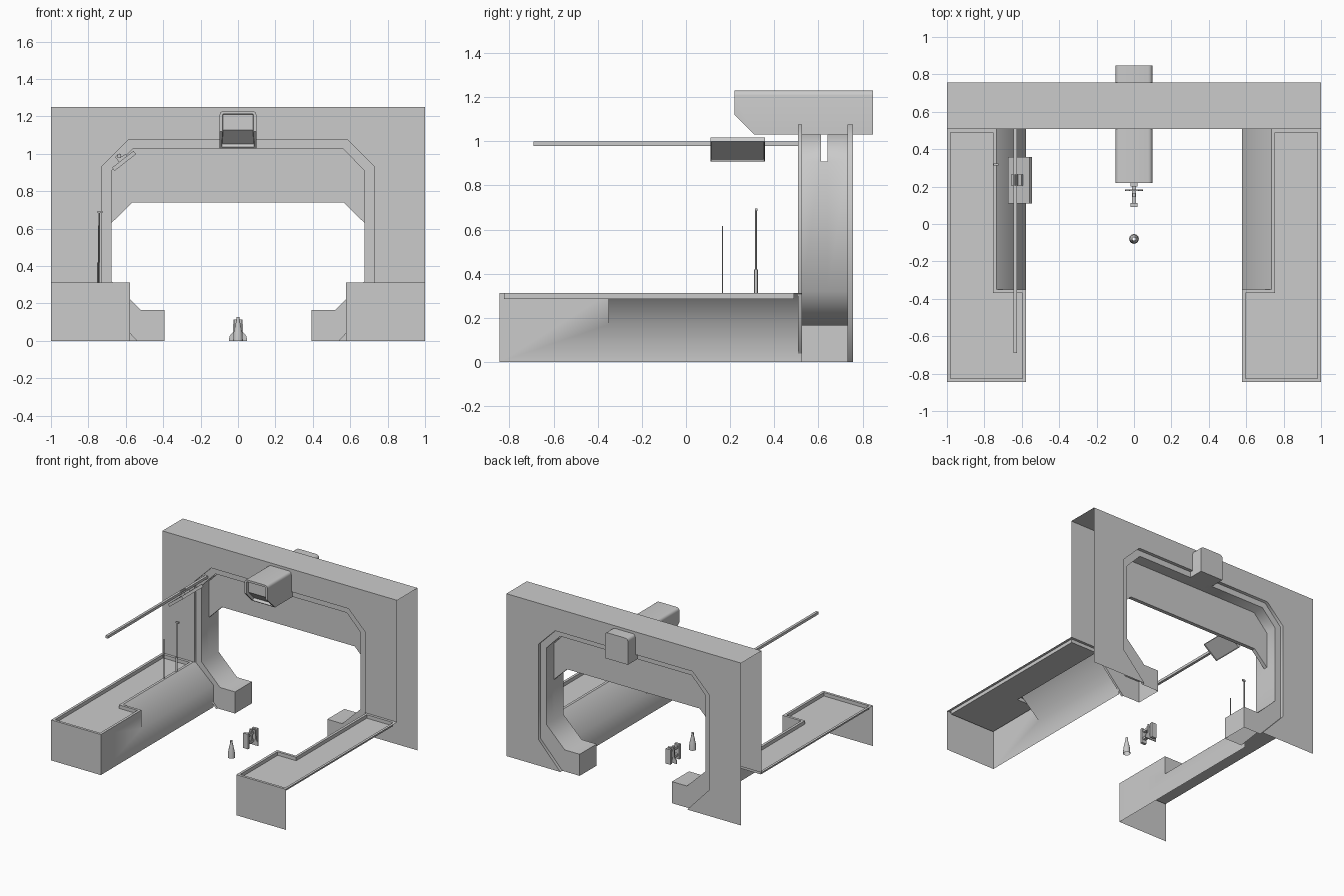
import bpy, bmesh, math
from mathutils import Matrix, Vector

if "Cube" in bpy.data.objects:
    bpy.data.objects.remove(bpy.data.objects["Cube"])

Y0, Y1, Y2, Y3 = 0.508, 0.525, 0.732, 0.757   # wall front, step front, step back, wall back


def make(name, bm, smooth=None, mirror=False, recalc=True):
    bmesh.ops.remove_doubles(bm, verts=bm.verts, dist=1e-5)
    if recalc:
        bmesh.ops.recalc_face_normals(bm, faces=bm.faces)
    me = bpy.data.meshes.new(name)
    bm.to_mesh(me)
    bm.free()
    ob = bpy.data.objects.new(name, me)
    bpy.context.collection.objects.link(ob)
    if mirror:
        ob.modifiers.new("mirror", 'MIRROR')
    if smooth:
        bpy.context.view_layer.objects.active = ob
        ob.select_set(True)
        bpy.ops.object.shade_smooth_by_angle(angle=math.radians(smooth))
        ob.select_set(False)
    return ob


def face(bm, pts):
    return bm.faces.new([bm.verts.new(p) for p in pts])


def xz(pts, y):
    return [(x, y, z) for x, z in pts]


def both(half):
    """Right half of an arch outline -> whole arch, right to left."""
    return half + [(-x, z) for x, z in reversed(half)]


def box(bm, x, y, z, mat=Matrix()):
    c = Vector(((x[0] + x[1]) / 2, (y[0] + y[1]) / 2, (z[0] + z[1]) / 2))
    s = Matrix.Diagonal((x[1] - x[0], y[1] - y[0], z[1] - z[0], 1))
    bmesh.ops.create_cube(bm, size=1, matrix=mat @ Matrix.Translation(c) @ s)


def lathe(bm, profile, x, y, n=16):
    for (r0, z0), (r1, z1) in zip(profile, profile[1:]):
        bmesh.ops.create_cone(bm, segments=n, radius1=r0, radius2=r1, depth=z1 - z0,
                              matrix=Matrix.Translation((x, y, (z0 + z1) / 2)))


# Arch outlines
outer = both([(0.54, 0), (0.727, 0.2), (0.727, 0.933), (0.585, 1.075)])
inner = both([(0.393, 0), (0.393, 0.166), (0.52, 0.166), (0.677, 0.32),
              (0.677, 0.908), (0.56, 1.03)])

# Gantry wall: front, back and top sheets, open at the sides
bm = bmesh.new()
front_edge = both([(0.727, 0.312), (0.727, 0.933), (0.585, 1.075)])
face(bm, xz(front_edge + [(-1, 0.312), (-1, 1.25), (1, 1.25), (1, 0.312)], Y0))
face(bm, xz(outer + [(-1, 0), (-1, 1.25), (1, 1.25), (1, 0)], Y3))
face(bm, [(-1, Y0, 1.25), (1, Y0, 1.25), (1, Y3, 1.25), (-1, Y3, 1.25)])
make("gantry_wall", bm)

# Stepped frame and passage lining, with a slot for the curtain
bm = bmesh.new()
for y in (Y1, Y2):
    face(bm, xz(outer + inner[::-1], y))
for a, b in ((Y0, Y1), (Y2, Y3)):
    for p, q in zip(outer, outer[1:]):
        face(bm, [(p[0], a, p[1]), (q[0], a, q[1]), (q[0], b, q[1]), (p[0], b, p[1])])
for a, b in ((Y1, 0.612), (0.612, 0.641), (0.641, Y2)):
    for p, q in zip(inner, inner[1:]):
        if a == 0.612 and min(p[1], q[1]) > 0.9:
            continue
        face(bm, [(p[0], a, p[1]), (q[0], a, q[1]), (q[0], b, q[1]), (p[0], b, p[1])])
make("passage_lining", bm, 50)

# Hanging curtain panel
bm = bmesh.new()
low = both([(0.677, 0.63), (0.565, 0.74)])
top = both([(0.677, 0.908), (0.56, 1.03)])
for y in (0.612, 0.641):
    face(bm, xz(low + top[::-1], y))
for p, q in zip(low, low[1:]):
    face(bm, [(p[0], 0.612, p[1]), (q[0], 0.612, q[1]),
              (q[0], 0.641, q[1]), (p[0], 0.641, p[1])])
make("curtain_panel", bm)

# Side counters: recessed tray on top, scooped inner edge, open outside
bm = bmesh.new()
H, F, X, S = 0.312, 0.285, 0.577, 0.17
rim = [(1, -0.845), (X, -0.845), (X, -0.35), (0.735, -0.35), (0.735, Y0), (1, Y0)]
tray = [(0.98, -0.825), (0.597, -0.825), (0.597, -0.37), (0.755, -0.37),
        (0.755, 0.488), (0.98, 0.488)]
for i in range(6):
    j = (i + 1) % 6
    face(bm, [(*rim[i], H), (*rim[j], H), (*tray[j], H), (*tray[i], H)])
    face(bm, [(*tray[i], H), (*tray[j], H), (*tray[j], F), (*tray[i], F)])
face(bm, [(*p, F) for p in tray])
face(bm, [(X, -0.845, 0), (1, -0.845, 0), (1, -0.845, H), (X, -0.845, H)])
face(bm, [(X, -0.845, 0), (X, -0.845, H), (X, -0.35, H), (X, -0.35, S),
          (X, Y1, S), (X, Y1, 0)])
face(bm, [(X, -0.35, S), (X, -0.35, H), (0.735, -0.35, H)])
face(bm, [(X, -0.35, S), (0.735, -0.35, H), (0.735, Y1, H), (X, Y1, S)])
make("side_counters", bm, 55, mirror=True)

# Overhead housing with rounded top and recessed window
bm = bmesh.new()
prof = [(0.22, 1.12), (0.22, 1.23), (0.847, 1.23), (0.847, 1.03), (0.31, 1.03)]
f = face(bm, [(-0.098, y, z) for y, z in prof])
r = bmesh.ops.extrude_face_region(bm, geom=[f])
bmesh.ops.translate(bm, vec=(0.196, 0, 0),
                    verts=[v for v in r["geom"] if isinstance(v, bmesh.types.BMVert)])
bmesh.ops.recalc_face_normals(bm, faces=bm.faces)
edges = [e for e in bm.edges if all(v.co.z > 1.22 for v in e.verts)
         and abs(e.verts[0].co.y - e.verts[1].co.y) > 0.5]
bmesh.ops.bevel(bm, geom=edges, offset=0.022, segments=4, profile=0.5, affect='EDGES')
bm.normal_update()
window = [f for f in bm.faces if f.normal.y < -0.5]
bmesh.ops.inset_region(bm, faces=window, thickness=0.016, depth=0)
bm.normal_update()
bmesh.ops.inset_region(bm, faces=window, thickness=0.003, depth=-0.02)
make("overhead_housing", bm, 35)

# Lamp rail
tilt = Matrix.Translation((-0.61, 0, 0.963)) @ Matrix.Rotation(math.radians(-38), 4, 'Y')
bm = bmesh.new()
box(bm, (-0.645, -0.625), (-0.69, Y1), (0.978, 0.998))
make("lamp_rail", bm)

# Tilted lamp panel with shallow recess, and its clamp
bm = bmesh.new()
box(bm, (-0.073, 0.073), (0.11, 0.357), (-0.012, 0.010), tilt)
bmesh.ops.recalc_face_normals(bm, faces=bm.faces)
under = [f for f in bm.faces if f.normal.z < -0.7]
bmesh.ops.inset_region(bm, faces=under, thickness=0.006, depth=0)
bmesh.ops.inset_region(bm, faces=under, thickness=0.001, depth=-0.006)
make("lamp_panel", bm)
bm = bmesh.new()
box(bm, (-0.025, 0.03), (0.205, 0.265), (0.01, 0.024), tilt)
box(bm, (-0.025, 0.005), (0.205, 0.265), (0.024, 0.045), tilt)
make("lamp_clamp", bm)

# Two thin poles on the left counter rim
bm = bmesh.new()
lathe(bm, [(0.003, H), (0.003, 0.617)], -0.745, 0.165, 8)
make("short_pole", bm, 40)
bm = bmesh.new()
lathe(bm, [(0.008, F), (0.008, 0.42)], -0.745, 0.317, 12)
lathe(bm, [(0.004, 0.42), (0.004, 0.695)], -0.742, 0.317, 8)
box(bm, (-0.75, -0.724), (0.313, 0.323), (0.683, 0.695))
make("tall_pole", bm, 40)

# Small tapered bottle on the floor
bm = bmesh.new()
lathe(bm, [(0.026, 0), (0.023, 0.045), (0.011, 0.1), (0.009, 0.112), (0.009, 0.128)], 0, -0.08)
make("floor_bottle", bm, 40)

# Floor stand: two uprights, web bars and a splayed foot plate
bm = bmesh.new()
for y in (0.092, 0.2):
    box(bm, (-0.02, 0.02), (y, y + 0.02), (0, 0.115))
for z in (0.025, 0.085):
    box(bm, (-0.012, 0.012), (0.112, 0.2), (z, z + 0.018))
box(bm, (-0.008, 0.008), (0.145, 0.167), (0.02, 0.115))
foot = both([(0.048, 0), (0.046, 0.025), (0.028, 0.045), (0.024, 0.115)])
for y in (0.176, 0.184):
    face(bm, xz(foot, y))
for p, q in zip(foot, foot[1:] + foot[:1]):
    face(bm, [(p[0], 0.176, p[1]), (q[0], 0.176, q[1]),
              (q[0], 0.184, q[1]), (p[0], 0.184, p[1])])
make("floor_stand", bm)
